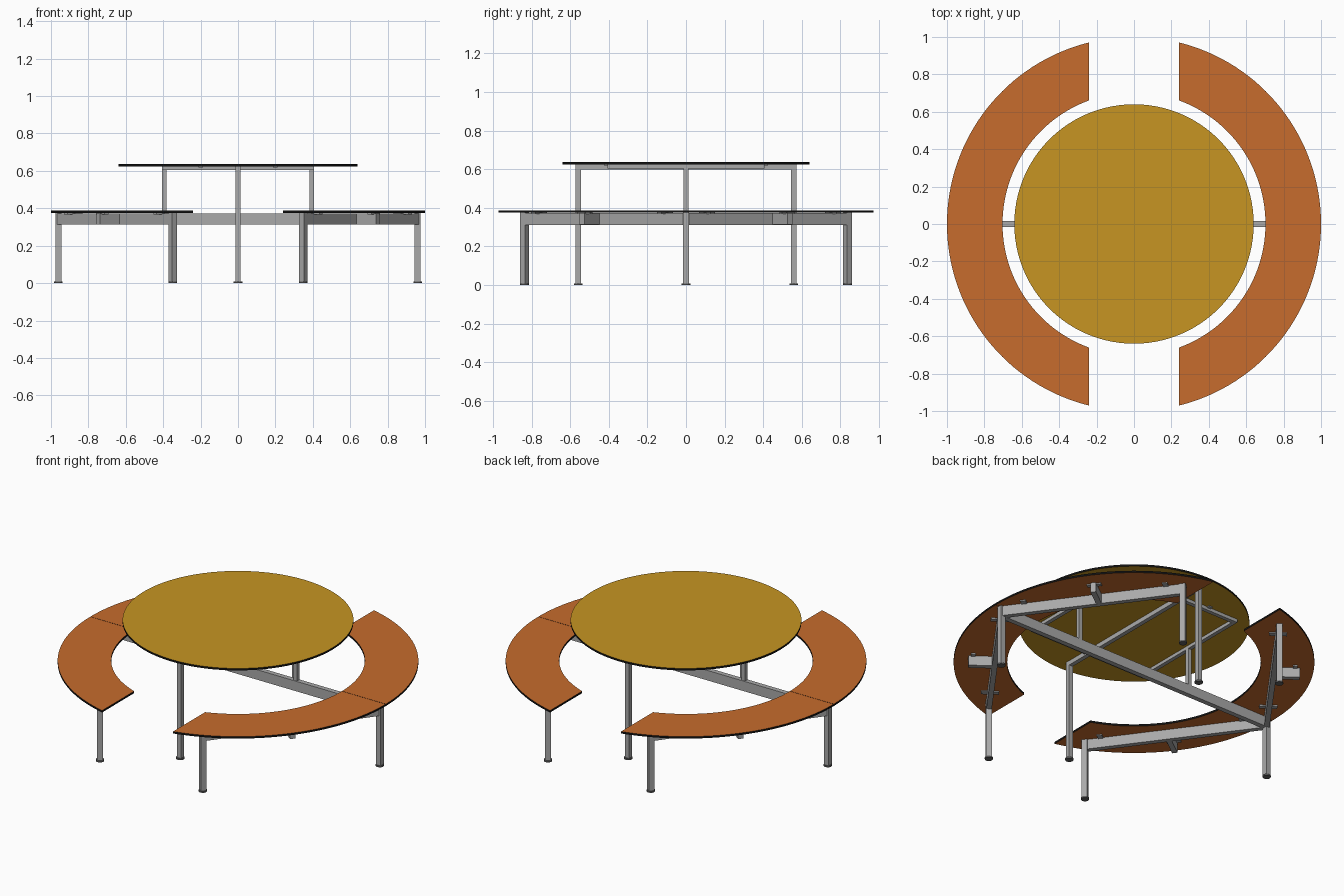
import bpy, bmesh, math
from mathutils import Vector

if "Cube" in bpy.data.objects:
    bpy.data.objects.remove(bpy.data.objects["Cube"])


def material(name, rgb):
    m = bpy.data.materials.new(name)
    m.diffuse_color = (*rgb, 1)
    m.use_nodes = True
    m.node_tree.nodes["Principled BSDF"].inputs["Base Color"].default_value = m.diffuse_color
    return m


STEEL = material("grey_steel", (0.40, 0.40, 0.40))
FOOT = material("dark_foot", (0.12, 0.12, 0.12))
ORANGE = material("orange_board", (0.57, 0.15, 0.026))
OCHRE = material("ochre_board", (0.57, 0.30, 0.016))
BLACK = material("black_edge", (0.006, 0.006, 0.006))

SEAT_Z, SEAT_T = 0.375, 0.012      # underside and thickness of the seats
TOP_Z, TOP_T = 0.624, 0.012        # underside and thickness of the table top
BEAM_Z = 0.312                     # underside of the low beams


def finish(bm, name, mats):
    bmesh.ops.recalc_face_normals(bm, faces=bm.faces)
    me = bpy.data.meshes.new(name)
    bm.to_mesh(me)
    bm.free()
    for m in mats:
        me.materials.append(m)
    ob = bpy.data.objects.new(name, me)
    bpy.context.collection.objects.link(ob)
    return ob


def prism(name, outline, z0, z1, mats, edge_index=0):
    """Vertical extrusion of an xy outline; side faces take edge_index."""
    bm = bmesh.new()
    low = [bm.verts.new((x, y, z0)) for x, y in outline]
    high = [bm.verts.new((x, y, z1)) for x, y in outline]
    bm.faces.new(low[::-1])
    bm.faces.new(high)
    n = len(outline)
    for i in range(n):
        j = (i + 1) % n
        f = bm.faces.new((low[i], low[j], high[j], high[i]))
        f.material_index = edge_index
    return finish(bm, name, mats)


def bar(name, a, b, width, z0, z1):
    """Rectangular tube running from a to b in plan."""
    a, b = Vector(a), Vector(b)
    d = (b - a).normalized()
    s = Vector((-d.y, d.x)) * width / 2
    return prism(name, [a - s, b - s, b + s, a + s], z0, z1, [STEEL])


def circle(x, y, r, n):
    return [(x + r * math.cos(math.tau * i / n), y + r * math.sin(math.tau * i / n))
            for i in range(n)]


def leg(name, p, width, z1, direction=(1, 0)):
    """Square tube leg with a round foot."""
    p, d = Vector(p), Vector(direction).normalized() * width / 2
    bar(name, p - d, p + d, width, 0.008, z1)
    prism(name + "_foot", circle(p.x, p.y, 0.023, 20), 0, 0.009, [FOOT])


# Round table top
prism("table_top", circle(0, 0, 0.64, 96), TOP_Z, TOP_Z + TOP_T, [OCHRE, BLACK], 1)

# Four curved seat boards, cut straight at the ends
def seat(sx, sy):
    def arc(r, n=32):
        end = math.acos(0.24 / r)
        start = 0.001 / r
        return [(sx * r * math.cos(start + (end - start) * i / n),
                 sy * r * math.sin(start + (end - start) * i / n)) for i in range(n + 1)]
    prism("seat_board", arc(1.0) + arc(0.703)[::-1], SEAT_Z, SEAT_Z + SEAT_T,
          [ORANGE, BLACK], 1)


# Low cross beam joining the two benches
bar("cross_beam", (-0.955, 0), (0.955, 0), 0.03, BEAM_Z, SEAT_Z - 0.002)

for sx in (-1, 1):
    outer = Vector((sx * 0.96, 0))
    leg("outer_leg", outer, 0.032, SEAT_Z)
    # Short post carrying the table frame
    bar("table_post", (sx * 0.383, 0), (sx * 0.407, 0), 0.024, SEAT_Z - 0.002, 0.606)
    for sy in (-1, 1):
        seat(sx, sy)
        end = Vector((sx * 0.348, sy * 0.837))
        run = end - outer
        d = run.normalized()
        out = Vector((sx * abs(d.y), sy * abs(d.x)))
        leg("end_leg", end, 0.033, SEAT_Z, d)
        bar("seat_beam", outer, end, 0.03, BEAM_Z, SEAT_Z - 0.002)
        # Bracket reaching out under the seat
        mid = outer + run * 0.54
        bar("seat_bracket", mid, mid + out * 0.146, 0.03, BEAM_Z + 0.001, SEAT_Z - 0.002)
        # Small fixing plates under the seat
        for t in (0.13, 0.91):
            c = outer + run * t
            bar("seat_plate", c - out * 0.05, c + out * 0.05, 0.03, SEAT_Z - 0.007, SEAT_Z)
        c = mid + out * 0.12
        bar("bracket_plate", c - d * 0.04, c + d * 0.04, 0.025, SEAT_Z - 0.007, SEAT_Z)

# Table legs with the bar between them
for sy in (-1, 1):
    leg("table_leg", (0, sy * 0.558), 0.028, TOP_Z)
bar("table_spine", (0, -0.55), (0, 0.55), 0.026, 0.597, TOP_Z)

# Square frame under the table top, with fixing plates
for s in (-1, 1):
    bar("frame_side", (s * 0.395, -0.407), (s * 0.395, 0.407), 0.024, 0.604, TOP_Z)
    bar("frame_end", (-0.383, s * 0.395), (0.383, s * 0.395), 0.024, 0.604, TOP_Z)
    for t in (-0.2, 0.2):
        bar("frame_plate", (t, s * 0.365), (t, s * 0.425), 0.025, TOP_Z - 0.006, TOP_Z)
